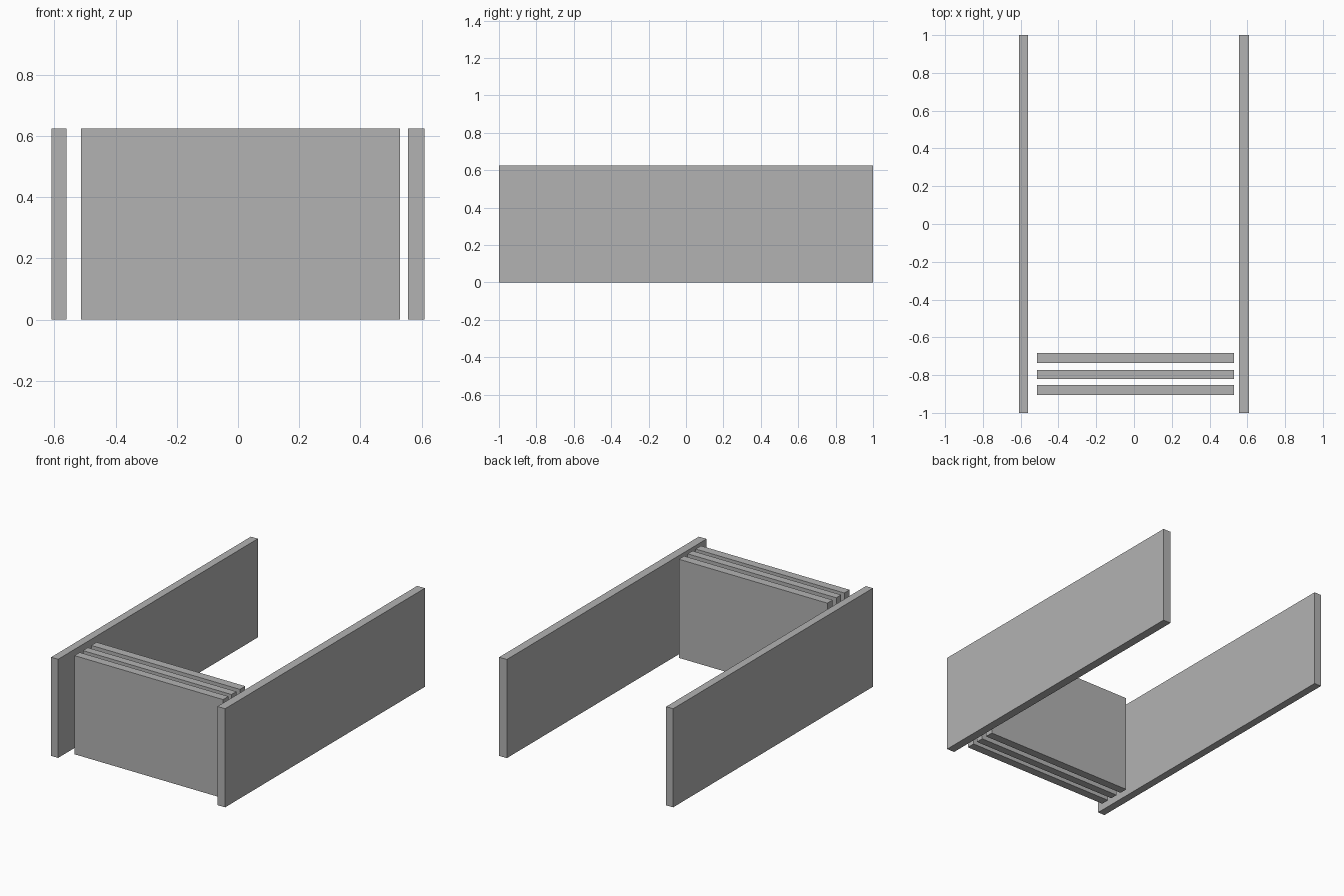
import bpy
import bmesh
from mathutils import Vector

cube = bpy.data.objects.get("Cube")
if cube:
    bpy.data.objects.remove(cube, do_unlink=True)

HEIGHT = 0.625

# Single plain grey
grey = bpy.data.materials.new("plain grey")
grey.use_nodes = True
colour = (0.45, 0.45, 0.45, 1.0)
grey.diffuse_color = colour
grey.node_tree.nodes["Principled BSDF"].inputs["Base Color"].default_value = colour


def panel(name, x0, x1, y0, y1):
    """Upright board standing on the ground between the given limits."""
    size = Vector((x1 - x0, y1 - y0, HEIGHT))
    mesh = bpy.data.meshes.new(name)
    bm = bmesh.new()
    bmesh.ops.create_cube(bm, size=1.0)
    bmesh.ops.scale(bm, vec=size, verts=bm.verts)
    bm.to_mesh(mesh)
    bm.free()
    mesh.materials.append(grey)
    obj = bpy.data.objects.new(name, mesh)
    obj.location = ((x0 + x1) / 2, (y0 + y1) / 2, HEIGHT / 2)
    bpy.context.collection.objects.link(obj)
    return obj


# Long side walls
panel("right_wall", -0.61, -0.561, -1.0, 1.0)
panel("left_wall", 0.556, 0.61, -1.0, 1.0)

# Three parallel cross boards near the front
cross_boards = {
    "front_board": (-0.905, -0.852),
    "middle_board": (-0.821, -0.772),
    "rear_board": (-0.736, -0.683),
}
for name, (y0, y1) in cross_boards.items():
    panel(name, -0.513, 0.529, y0, y1)
